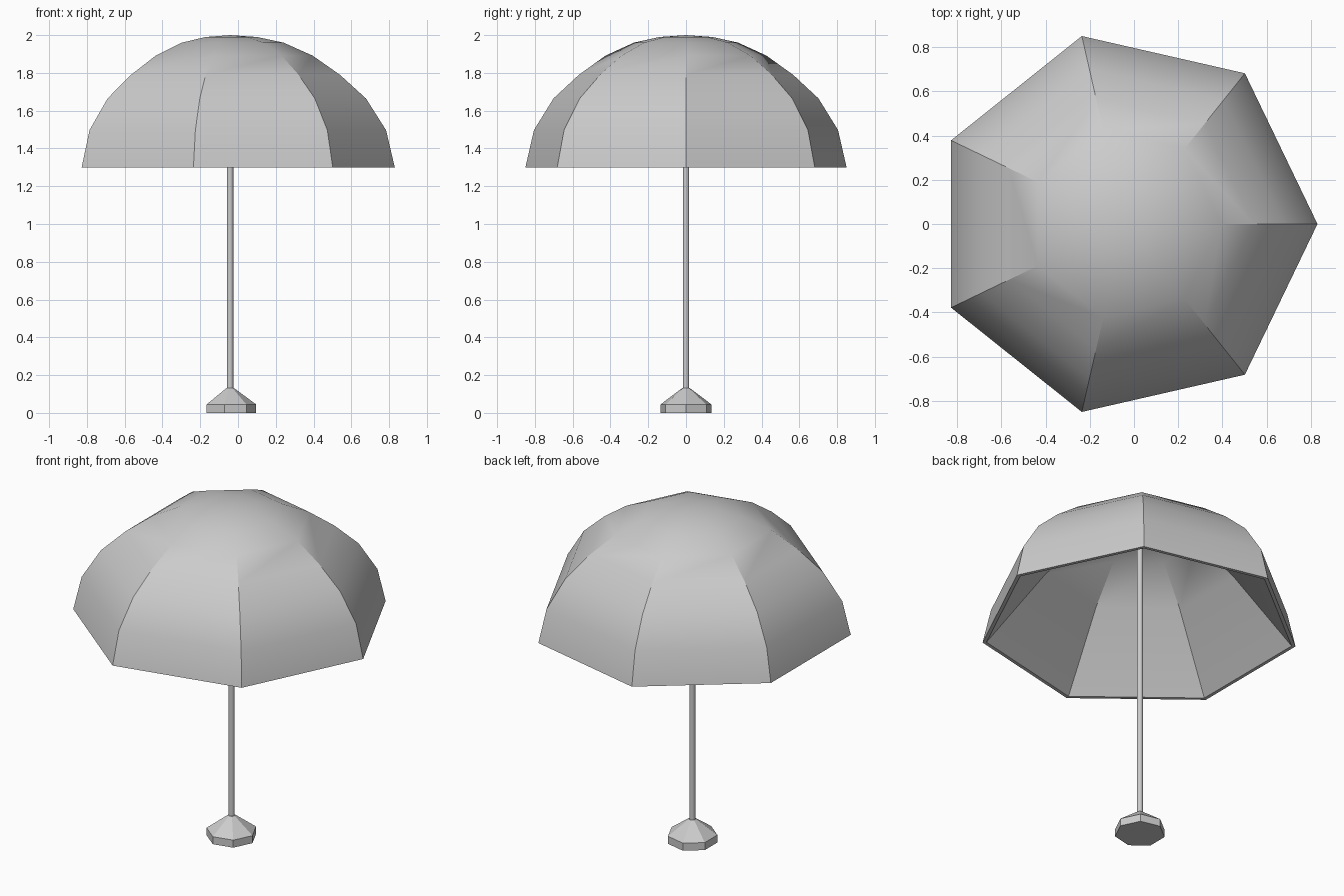
import bpy, bmesh, math

if "Cube" in bpy.data.objects:
    bpy.data.objects.remove(bpy.data.objects["Cube"])

CX = -0.042  # axis of the parasol


def lathe(name, profile, sides):
    """Revolve (radius, z) points around the parasol axis; open ends are capped."""
    bm = bmesh.new()
    rings = []
    for r, z in profile:
        if r == 0:
            rings.append([bm.verts.new((CX, 0, z))] * sides)
        else:
            rings.append([bm.verts.new((CX + r * math.cos(2 * math.pi * i / sides),
                                        r * math.sin(2 * math.pi * i / sides), z))
                          for i in range(sides)])
    for a, b in zip(rings, rings[1:]):
        for i in range(sides):
            j = (i + 1) % sides
            bm.faces.new(list(dict.fromkeys((a[i], a[j], b[j], b[i]))))
    if profile[0][0] > 0:
        bm.faces.new(rings[0][::-1])
    if profile[-1][0] > 0:
        bm.faces.new(rings[-1])
    bmesh.ops.recalc_face_normals(bm, faces=bm.faces)
    me = bpy.data.meshes.new(name)
    bm.to_mesh(me)
    bm.free()
    ob = bpy.data.objects.new(name, me)
    bpy.context.collection.objects.link(ob)
    bpy.ops.object.select_all(action='DESELECT')
    bpy.context.view_layer.objects.active = ob
    ob.select_set(True)
    bpy.ops.object.shade_smooth_by_angle(angle=math.radians(30))
    return ob


# Seven-sided canopy: straighter lining inside, narrow rim, rounded dome outside
R = 0.872
lining = [(0, 1.96), (.36, 1.87), (.60, 1.69), (.975, 1.30)]
dome = [(1, 1.30), (.947, 1.497), (.825, 1.665), (.667, 1.79),
        (.50, 1.892), (.325, 1.96), (.165, 1.99), (0, 2.0)]
lathe("canopy", [(R * f, z) for f, z in lining + dome], 7)

# Pole
lathe("pole", [(0.017, 0.10), (0.017, 1.97)], 16)

# Seven-sided weighted foot
lathe("foot", [(0.138, 0), (0.138, 0.045), (0.02, 0.132)], 7)
